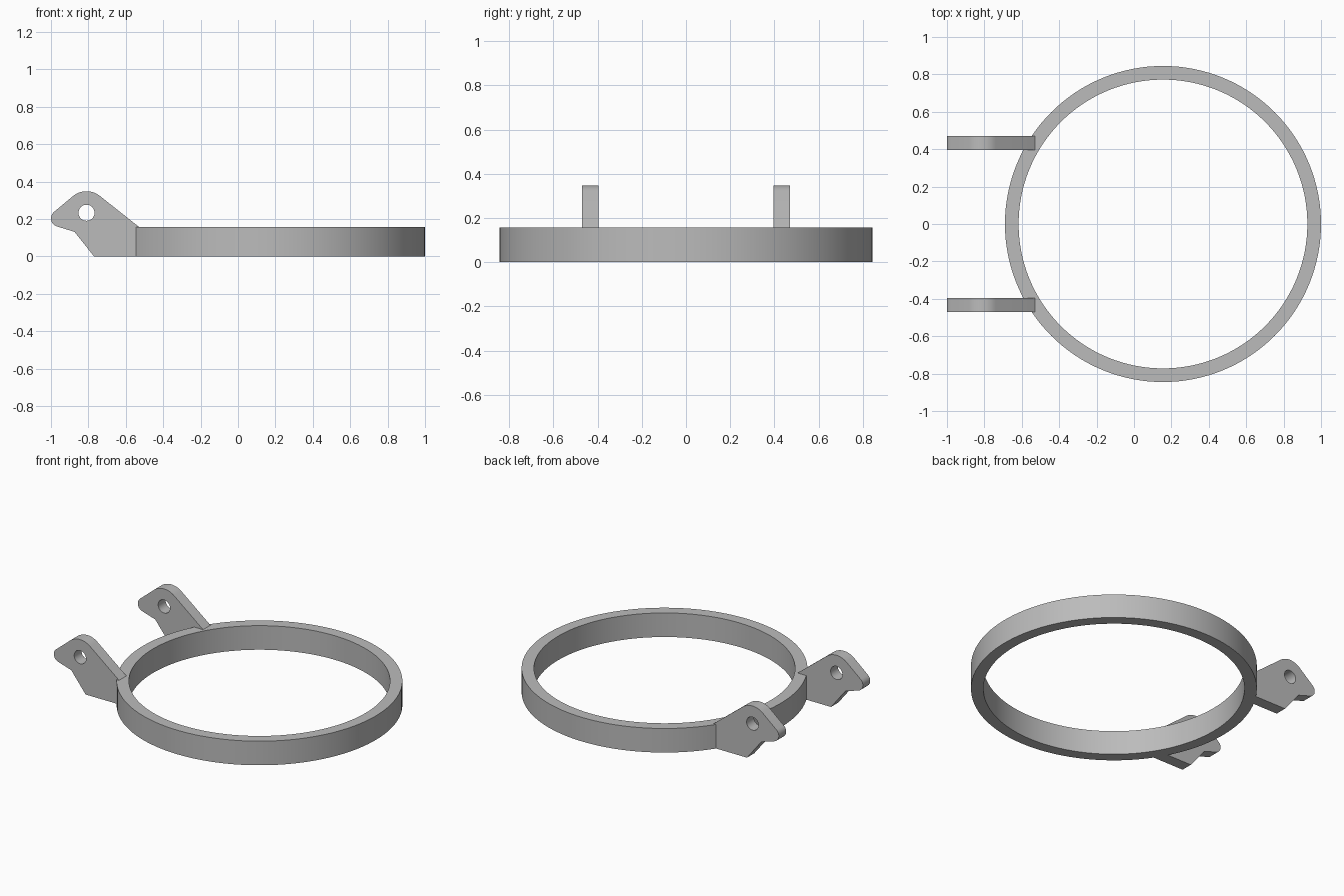
import bpy
import bmesh
from math import sin, cos, radians, pi
from mathutils import Matrix, Vector

old = bpy.data.objects.get("Cube")
if old:
    bpy.data.objects.remove(old, do_unlink=True)

RING_X, OUTER, INNER, HEIGHT = 0.155, 0.845, 0.772, 0.157
LUG_Y, LUG_WIDTH = 0.433, 0.076
HOLE_X, HOLE_Z, HOLE_R = -0.81, 0.233, 0.043
SEGMENTS = 128

grey = bpy.data.materials.new("plain grey")
grey.use_nodes = True
GREY = (0.5, 0.5, 0.5, 1)
grey.diffuse_color = GREY
grey.node_tree.nodes["Principled BSDF"].inputs["Base Color"].default_value = GREY


def make_object(name, bm):
    bmesh.ops.recalc_face_normals(bm, faces=bm.faces)
    mesh = bpy.data.meshes.new(name)
    bm.to_mesh(mesh)
    bm.free()
    mesh.materials.append(grey)
    obj = bpy.data.objects.new(name, mesh)
    bpy.context.collection.objects.link(obj)
    return obj


def select_only(obj):
    bpy.ops.object.select_all(action="DESELECT")
    obj.select_set(True)
    bpy.context.view_layer.objects.active = obj


def combine(target, tool, operation):
    """Apply a boolean, then discard the tool object."""
    mod = target.modifiers.new(operation.lower(), "BOOLEAN")
    mod.operation, mod.object, mod.solver = operation, tool, "EXACT"
    select_only(target)
    bpy.ops.object.modifier_apply(modifier=mod.name)
    bpy.data.objects.remove(tool, do_unlink=True)


def arc(cx, cz, radius, start, end, steps=12):
    angles = [radians(start + (end - start) * i / steps) for i in range(steps + 1)]
    return [(cx + radius * cos(a), cz + radius * sin(a)) for a in angles]


# Ring: rectangular section spun around its own axis
def make_ring():
    bm = bmesh.new()
    section = [(INNER, 0), (OUTER, 0), (OUTER, HEIGHT), (INNER, HEIGHT)]
    verts = [bm.verts.new((RING_X + r, 0, z)) for r, z in section]
    edges = [bm.edges.new((verts[i], verts[(i + 1) % 4])) for i in range(4)]
    bmesh.ops.spin(bm, geom=verts + edges, cent=(RING_X, 0, 0), axis=(0, 0, 1),
                   angle=2 * pi, steps=SEGMENTS, use_merge=True)
    bmesh.ops.remove_doubles(bm, verts=bm.verts, dist=0.0001)
    return make_object("clamp_ring", bm)


# Lug: flat plate with rounded crown and nose, drilled through
def make_lug(y):
    outline = [(-0.77, 0), (-0.52, 0), (-0.52, 0.15)]
    outline += arc(HOLE_X, HOLE_Z, 0.115, 52, 127)
    outline += arc(-0.955, 0.203, 0.045, 127, 255)
    outline += [(-0.874, 0.131)]
    bm = bmesh.new()
    face = bm.faces.new([bm.verts.new((x, y - LUG_WIDTH / 2, z)) for x, z in outline])
    grown = bmesh.ops.extrude_face_region(bm, geom=[face])["geom"]
    moved = [g for g in grown if isinstance(g, bmesh.types.BMVert)]
    bmesh.ops.translate(bm, verts=moved, vec=Vector((0, LUG_WIDTH, 0)))
    lug = make_object("hinge_lug", bm)

    bm = bmesh.new()
    place = Matrix.Translation((HOLE_X, y, HOLE_Z)) @ Matrix.Rotation(pi / 2, 4, "X")
    bmesh.ops.create_cone(bm, cap_ends=True, segments=32, radius1=HOLE_R,
                          radius2=HOLE_R, depth=LUG_WIDTH * 2, matrix=place)
    drill = make_object("pin_hole_cutter", bm)
    drill.hide_render = True
    combine(lug, drill, "DIFFERENCE")
    return lug


# Fuse both lugs into the ring
ring = make_ring()
for side in (-1, 1):
    combine(ring, make_lug(side * LUG_Y), "UNION")
select_only(ring)
bpy.ops.object.shade_smooth_by_angle(angle=radians(25))
